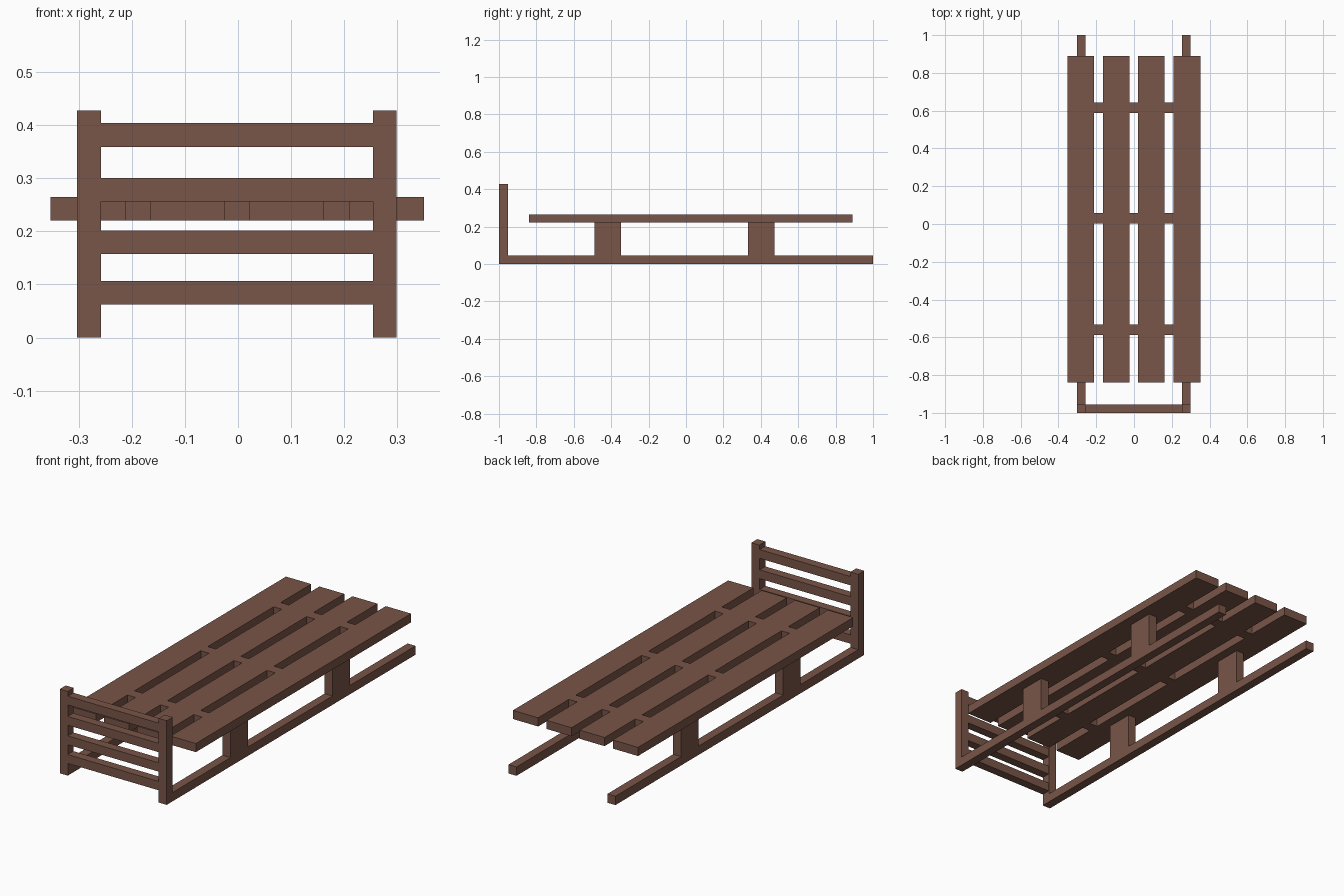
import bpy
import bmesh
from mathutils import Matrix, Vector

default = bpy.data.objects.get("Cube")
if default:
    bpy.data.objects.remove(default, do_unlink=True)

# Single brown wood colour
BROWN = (0.191, 0.091, 0.065, 1.0)
wood = bpy.data.materials.new("brown_wood")
wood.use_nodes = True
wood.diffuse_color = BROWN
wood.node_tree.nodes["Principled BSDF"].inputs["Base Color"].default_value = BROWN


def box(name, xs, ys, zs):
    """Flat-shaded box spanning the given x, y and z ranges."""
    low, high = (Vector(corner) for corner in zip(xs, ys, zs))
    mesh = bpy.data.meshes.new(name)
    bm = bmesh.new()
    place = Matrix.Translation((low + high) / 2) @ Matrix.Diagonal((*(high - low), 1))
    bmesh.ops.create_cube(bm, size=1, matrix=place)
    bm.to_mesh(mesh)
    bm.free()
    mesh.materials.append(wood)
    obj = bpy.data.objects.new(name, mesh)
    bpy.context.collection.objects.link(obj)
    return obj


BEAM = 0.045
DECK = (0.221, 0.265)
SLATS = [(-0.353, -0.211), (-0.165, -0.025), (0.021, 0.162), (0.209, 0.351)]
SIDES = {"right": (-0.303, -0.258), "left": (0.254, 0.299)}

# Long deck slats
for i, xs in enumerate(SLATS, 1):
    box(f"deck_slat_{i}", xs, (-0.84, 0.89), DECK)

# Short cross pieces joining neighbouring slats, flush with the deck
for i, (a, b) in enumerate(zip(SLATS, SLATS[1:]), 1):
    for place, y in (("front", -0.587), ("middle", 0.002), ("back", 0.588)):
        box(f"{place}_cross_piece_{i}", (a[1], b[0]), (y, y + 0.056), DECK)

# Runners, deck supports and end posts on both sides
for side, xs in SIDES.items():
    box(f"{side}_runner", xs, (-0.952, 1), (0, BEAM))
    box(f"{side}_post", xs, (-1, -0.952), (0, 0.428))
    for place, y in (("front", -0.488), ("back", 0.332)):
        box(f"{side}_{place}_support", xs, (y, y + 0.14), (BEAM, DECK[0]))

# Horizontal rails between the end posts
for i, z in enumerate((0.062, 0.157, 0.256, 0.359), 1):
    box(f"end_rail_{i}", (SIDES["right"][1], SIDES["left"][0]), (-1, -0.955), (z, z + BEAM))
